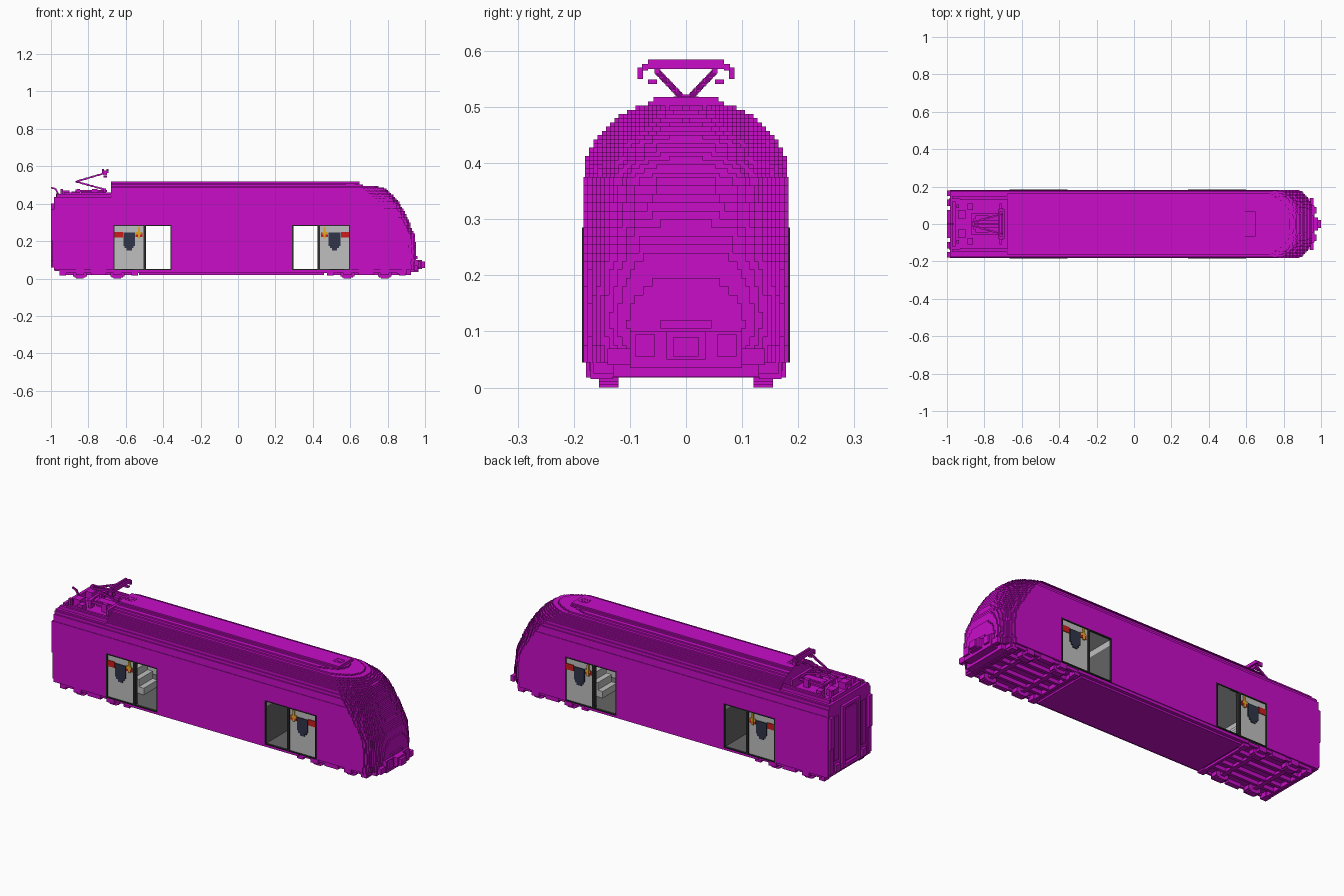
import bpy, bmesh, math
from mathutils import Vector

cube = bpy.data.objects.get("Cube")
if cube:
    bpy.data.objects.remove(cube, do_unlink=True)


def material(name, r, g, b):
    m = bpy.data.materials.new(name)
    m.use_nodes = True
    m.diffuse_color = (r, g, b, 1)
    m.node_tree.nodes["Principled BSDF"].inputs["Base Color"].default_value = (r, g, b, 1)
    return m


MAGENTA = material("magenta", .58, .004, .58)
LIGHT = material("light grey", .52, .52, .52)
GREY = material("dark grey", .13, .13, .13)
BLACK = material("charcoal", .025, .025, .025)
RED = material("red", .6, .012, .012)
YELLOW = material("amber", .75, .4, .02)
NAVY = material("navy", .03, .035, .065)


def finish(name, bm, mat):
    bmesh.ops.recalc_face_normals(bm, faces=bm.faces)
    mesh = bpy.data.meshes.new(name)
    bm.to_mesh(mesh)
    bm.free()
    mesh.materials.append(mat)
    obj = bpy.data.objects.new(name, mesh)
    bpy.context.collection.objects.link(obj)
    return obj


def add_box(bm, x0, x1, y0, y1, z0, z1):
    verts = bmesh.ops.create_cube(bm, size=1)["verts"]
    for v in verts:
        v.co = Vector(((x0 + x1) / 2 + v.co.x * (x1 - x0),
                       (y0 + y1) / 2 + v.co.y * (y1 - y0),
                       (z0 + z1) / 2 + v.co.z * (z1 - z0)))


def boxes(name, mat, items):
    bm = bmesh.new()
    for item in items:
        add_box(bm, *item)
    return finish(name, bm, mat)


def both_sides(items):
    return items + [(a, b, -d, -c, e, f) for a, b, c, d, e, f in items]


def stepped_line(a, b, size=.009):
    a, b = Vector(a), Vector(b)
    n = max(1, math.ceil(max(abs(c) for c in b - a) / (size * .8)))
    h = size / 2
    points = [a.lerp(b, i / n) for i in range(n + 1)]
    return [(p.x - h, p.x + h, p.y - h, p.y + h, p.z - h, p.z + h) for p in points]


# Body: stacked layers with a stepped, rounded nose
V = .0075
REAR, WELL = -.985, -.68
NOSE = [(0, .94), (.115, .957), (.227, .946), (.318, .909), (.4, .866),
        (.446, .83), (.489, .775), (.5, .65), (.6, .65)]


def snap(v):
    return round(v / V) * V


def nose_x(z):
    for (z0, x0), (z1, x1) in zip(NOSE, NOSE[1:]):
        if z <= z1:
            return x0 + (x1 - x0) * (z - z0) / (z1 - z0)


def half_width(z):
    t = max(0, (z - .372) / .145)
    return max(.058, snap(.183 * math.sqrt(max(0, 1 - t * t)))) if t else .183


def nose_layer(bm, x0, z0, z1):
    z = (z0 + z1) / 2
    w = half_width(z)
    u = min(1, max(0, (z - .2) / .3))
    n = round(w / V)
    half = []
    for i in range(n):
        t = (i + .5) / n
        x = snap(nose_x(z) - (.075 + .05 * u) * t ** (4 - 1.5 * u))
        if z > .5:
            x = .65
        if half and abs(half[-1][0] - x) < .001:
            half[-1] = (x, w * (i + 1) / n)
        else:
            if half:
                half.append((x, half[-1][1]))
            half.append((x, w * (i + 1) / n))
    outline = [(x0, w)] + half[::-1] + [(x, -y) for x, y in half] + [(x0, -w)]
    face = bm.faces.new([bm.verts.new((x, y, z0)) for x, y in outline])
    top = bmesh.ops.extrude_face_region(bm, geom=[face])["geom"]
    for v in top:
        if isinstance(v, bmesh.types.BMVert):
            v.co.z = z1


MID = -.033                      # doors mirror about this station
IN, EDGE, OUT = .323, .463, .633  # opening, door edge, far door edge
SILL, HEAD = .045, .285

body = bmesh.new()
z = SILL
while z < .512:
    z1 = z + (.015 if z < .37 else V)
    w = half_width((z + z1) / 2)
    if z1 < HEAD + .001:
        add_box(body, REAR, MID - OUT, -w, w, z, z1)
        add_box(body, MID - IN, MID + IN, -w, w, z, z1)
        nose_layer(body, MID + OUT, z, z1)
    else:
        nose_layer(body, REAR if z < .43 else WELL, z, z1)
    z = z1
finish("body_shell", body, MAGENTA)

# Underside belly, skirts and sill
boxes("underframe", MAGENTA, [
    (-.56, .49, -.178, .178, .03, SILL), (-.53, .46, -.16, .16, .02, .03),
    (-.98, .9, -.165, .165, .04, SILL)])
boxes("nose_skirt", MAGENTA, [
    (.85, .9, -.165, .165, .025, SILL), (.88, .925, -.13, .13, .02, .06),
    (.9, .965, -.1, .1, .035, .1)])
boxes("coupler", MAGENTA, [(.94, .985, -.035, .035, .05, .1), (.975, 1, -.022, .022, .055, .09)]
      + both_sides([(.93, .975, .055, .09, .055, .095), (.94, .96, .1, .14, .04, .07)]))

# Rear end: gangway frame, corner posts and buffers
boxes("gangway", MAGENTA, both_sides([(-1, REAR, .055, .075, .06, .385)])
      + [(-1, REAR, -.075, .075, .385, .4), (-.992, REAR, -.055, .055, .09, .37),
         (-1, REAR, -.075, .075, .06, .08)])
boxes("rear_posts", MAGENTA, both_sides([
    (-1, REAR, .15, .18, .2, .37), (-.993, REAR, .15, .18, .06, .2),
    (-1, REAR, .095, .13, .06, .1), (-.99, REAR, .1, .135, .12, .36)]))

# Bogies: wheels, frames, beams and axles
for label, cx in (("rear", -.745), ("front", .685)):
    wheels, frames = [], []
    for ax in (cx - .1, cx + .1):
        for r, top in ((.02, .045), (.03, .04), (.037, .033)):
            wheels.append((ax - r, ax + r, .12, .155, {.02: 0, .03: .005, .037: .011}[r], top))
        frames += [(ax - .022, ax + .022, .155, .178, .018, .05),
                   (ax - .012, ax + .012, 0, .13, .018, .034)]
    frames += [(cx - .19, cx + .19, .158, .172, .03, .047),
               (cx - .04, cx + .04, .15, .176, .02, .045),
               (cx - .21, cx - .175, .13, .17, .015, .045),
               (cx + .175, cx + .21, .13, .17, .015, .045)]
    frames += [(cx - .19, cx + .19, y - .008, y + .008, .02, .045) for y in (.035, .09)]
    boxes(label + "_bogie_wheels", MAGENTA, both_sides(wheels))
    boxes(label + "_bogie_frame", MAGENTA, both_sides(frames)
          + [(cx - .2, cx - .185, -.15, .15, .018, .042), (cx + .185, cx + .2, -.15, .15, .018, .042)])

# Roof: rings, well walls and equipment
for label, x in (("rear", -.645), ("front", .61)):
    boxes(label + "_roof_vent", MAGENTA, both_sides([
        (x - .02, x + .02, .015, .022, .51, .519), (x - .012, x + .012, 0, .009, .51, .519)])
        + [(x - .026, x - .019, -.016, .016, .51, .519), (x + .019, x + .026, -.016, .016, .51, .519)])
boxes("roof_well_walls", MAGENTA, both_sides([
    (-.97, WELL, .135, .15, .43, .452), (-.93, WELL, .128, .14, .45, .46)])
    + [(-.972, -.955, -.12, .12, .43, .455)])
boxes("roof_equipment", MAGENTA, both_sides([
    (-.94, -.9, .03, .075, .43, .47), (-.89, -.86, .075, .11, .43, .465),
    (-.95, -.935, .085, .105, .43, .478), (-.78, -.75, .04, .06, .43, .478),
    (-.85, -.7, .045, .055, .462, .474), (-.86, -.845, .03, .06, .43, .478)])
    + [(-.84, -.72, -.02, .02, .43, .465), (-.72, -.705, -.11, .11, .43, .482),
       (-.87, -.855, -.06, .06, .465, .475)])
boxes("roof_cable", MAGENTA, stepped_line((-.995, 0, .485), (-.975, 0, .478), .008)
      + stepped_line((-.975, 0, .478), (-.96, 0, .45), .008))

# Pantograph: lower arm, V shaped upper arms and collector head
arm = stepped_line((-.71, 0, .475), (-.865, 0, .518))
arm += stepped_line((-.86, -.012, .518), (-.86, .012, .518))
arm += both_sides(stepped_line((-.86, .01, .52), (-.71, .052, .564)))
boxes("pantograph_arms", MAGENTA, arm)
boxes("pantograph_head", MAGENTA, [
    (-.727, -.717, -.068, .068, .568, .585), (-.703, -.693, -.068, .068, .568, .585)]
    + both_sides([(-.727, -.693, .068, .078, .565, .577), (-.72, -.7, .077, .086, .55, .57),
                  (-.72, -.7, .052, .068, .541, .549)]))


# Doors and vestibules: offsets from the mirror station
def vestibule(name, mat, items):
    out = []
    for s in (-1, 1):
        for o0, o1, y0, y1, z0, z1 in items:
            a, b = sorted((MID + s * o0, MID + s * o1))
            out.append((a, b, y0, y1, z0, z1))
    return boxes(name, mat, out)


vestibule("vestibule_inner_walls", GREY, [(IN, IN + .004, -.178, .178, SILL, .25),
                                          (IN, OUT, -.178, .178, SILL, SILL + .004)])
vestibule("vestibule_lining", LIGHT, [
    (IN, IN + .004, -.178, .178, .25, HEAD), (OUT - .004, OUT, -.165, .165, SILL, HEAD),
    (IN, OUT, -.178, .178, HEAD - .004, HEAD)])
vestibule("vestibule_steps", LIGHT, [
    (EDGE + .03 * i, OUT, -.06, .06, SILL, SILL + .04 * i) for i in range(1, 6)])
vestibule("door_panels", LIGHT, both_sides([(EDGE, OUT, .166, .179, SILL, HEAD)]))
vestibule("door_frames", BLACK, both_sides([
    (IN, IN + .006, .172, .185, SILL, HEAD), (EDGE - .004, EDGE + .008, .164, .185, SILL, HEAD),
    (OUT - .006, OUT, .172, .185, SILL, HEAD), (EDGE, OUT, .172, .185, HEAD - .005, HEAD),
    (IN, OUT, .172, .185, SILL, SILL + .006), (IN, EDGE, .172, .185, HEAD - .004, HEAD)]))
vestibule("door_red_stripes", RED, both_sides([
    (.583, .627, .179, .183, .218, .25), (.478, .515, .179, .183, .222, .245)]))
vestibule("door_amber_handles", YELLOW, both_sides([
    (.49, .502, .179, .185, .215, .276), (.484, .514, .179, .184, .235, .25)]))
vestibule("door_windows", NAVY, both_sides([
    (.518, .58, .179, .184, .175, .245), (.525, .573, .179, .184, .162, .175),
    (.535, .563, .179, .184, .15, .162)]))
